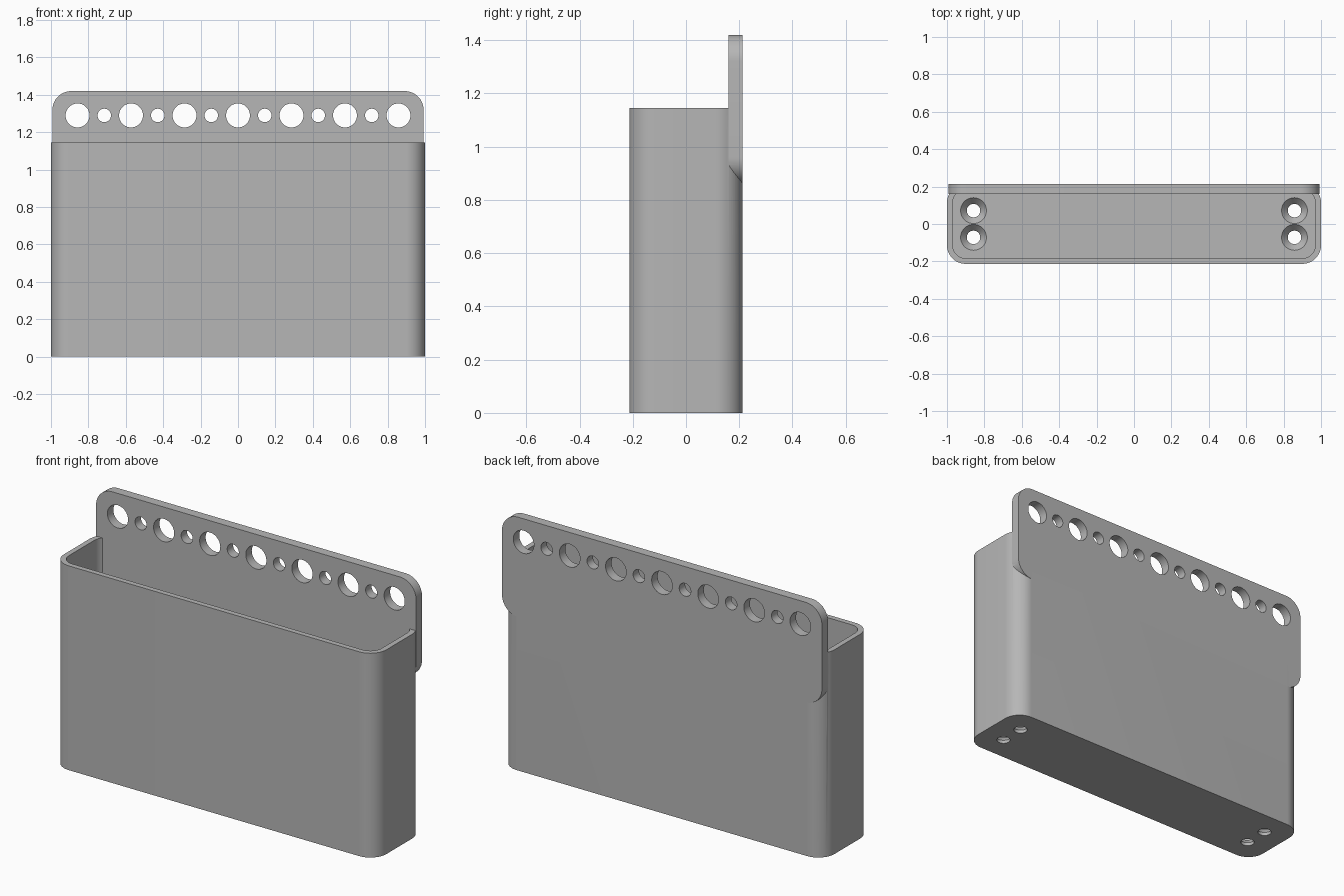
import bpy
import bmesh
from math import cos, sin, pi, radians
from mathutils import Matrix

cube = bpy.data.objects.get("Cube")
if cube:
    bpy.data.objects.remove(cube, do_unlink=True)

HALF_X, HALF_Y, BODY_TOP, TOP = 1.0, 0.213, 1.145, 1.42
WALL, FLOOR, PLATE_FRONT, PLATE_BOTTOM = 0.03, 0.055, 0.16, 0.86
RADIUS, PITCH, HOLE_Z = 0.1, 0.286, 1.29

grey = bpy.data.materials.new("light grey plastic")
grey.use_nodes = True
colour = (0.47, 0.47, 0.47, 1)
grey.diffuse_color = colour
grey.node_tree.nodes["Principled BSDF"].inputs["Base Color"].default_value = colour


def finish(bm, name):
    bmesh.ops.recalc_face_normals(bm, faces=bm.faces)
    mesh = bpy.data.meshes.new(name)
    bm.to_mesh(mesh)
    bm.free()
    mesh.materials.append(grey)
    obj = bpy.data.objects.new(name, mesh)
    bpy.context.collection.objects.link(obj)
    return obj


def rounded_prism(name, hx, hy, r, low, high, matrix=Matrix()):
    """Rounded rectangle extruded along its local z axis."""
    bm = bmesh.new()
    ring = []
    for i, (sx, sy) in enumerate([(1, 1), (-1, 1), (-1, -1), (1, -1)]):
        for k in range(17):
            a = (i + k / 16) * pi / 2
            ring.append(bm.verts.new((sx * (hx - r) + r * cos(a),
                                      sy * (hy - r) + r * sin(a), low)))
    face = bm.faces.new(ring)
    top = bmesh.ops.extrude_face_region(bm, geom=[face])["geom"]
    bmesh.ops.translate(bm, vec=(0, 0, high - low),
                        verts=[v for v in top if isinstance(v, bmesh.types.BMVert)])
    bm.transform(matrix)
    return finish(bm, name)


def add_cone(bm, r1, r2, depth, matrix):
    bmesh.ops.create_cone(bm, cap_ends=True, segments=48, radius1=r1, radius2=r2,
                          depth=depth, matrix=matrix)


def boolean(target, tool, operation):
    mod = target.modifiers.new(operation.title(), "BOOLEAN")
    mod.operation, mod.object, mod.solver = operation, tool, "EXACT"
    bpy.context.view_layer.objects.active = target
    bpy.ops.object.modifier_apply(modifier=mod.name)
    bpy.data.objects.remove(tool, do_unlink=True)


# Open bin with rounded corners
holder = rounded_prism("wall_bin", HALF_X, HALF_Y, RADIUS, 0, BODY_TOP)
cavity = rounded_prism("cavity_cutter", HALF_X - WALL, HALF_Y - WALL,
                       RADIUS - WALL, FLOOR, BODY_TOP + 0.1)
boolean(holder, cavity, "DIFFERENCE")

# Mounting plate fused to the back wall
upright = Matrix.Translation((0, 0, (TOP + PLATE_BOTTOM) / 2)) @ Matrix.Rotation(pi / 2, 4, "X")
plate = rounded_prism("back_plate", 0.992, (TOP - PLATE_BOTTOM) / 2, RADIUS,
                      -HALF_Y, -PLATE_FRONT, upright)
boolean(holder, plate, "UNION")

# Alternating large and small holes along the plate
bm = bmesh.new()
for i in range(-6, 7):
    r = 0.036 if i % 2 else 0.064
    add_cone(bm, r, r, 0.2, Matrix.Translation((i * PITCH / 2, 0.19, HOLE_Z))
             @ Matrix.Rotation(pi / 2, 4, "X"))
boolean(holder, finish(bm, "plate_hole_cutter"), "DIFFERENCE")

# Countersunk screw holes in the floor
bores, sinks = bmesh.new(), bmesh.new()
for x in (-3 * PITCH, 3 * PITCH):
    for y in (-PITCH / 4, PITCH / 4):
        add_cone(bores, 0.036, 0.036, 0.3, Matrix.Translation((x, y, 0)))
        add_cone(sinks, 0.034, 0.07, 0.04, Matrix.Translation((x, y, FLOOR - 0.019)))
boolean(holder, finish(bores, "bore_cutter"), "DIFFERENCE")
boolean(holder, finish(sinks, "countersink_cutter"), "DIFFERENCE")

# Smooth the rounded corners and hole walls, keep edges crisp
bpy.ops.object.select_all(action="DESELECT")
holder.select_set(True)
bpy.context.view_layer.objects.active = holder
bpy.ops.object.shade_smooth_by_angle(angle=radians(30))
